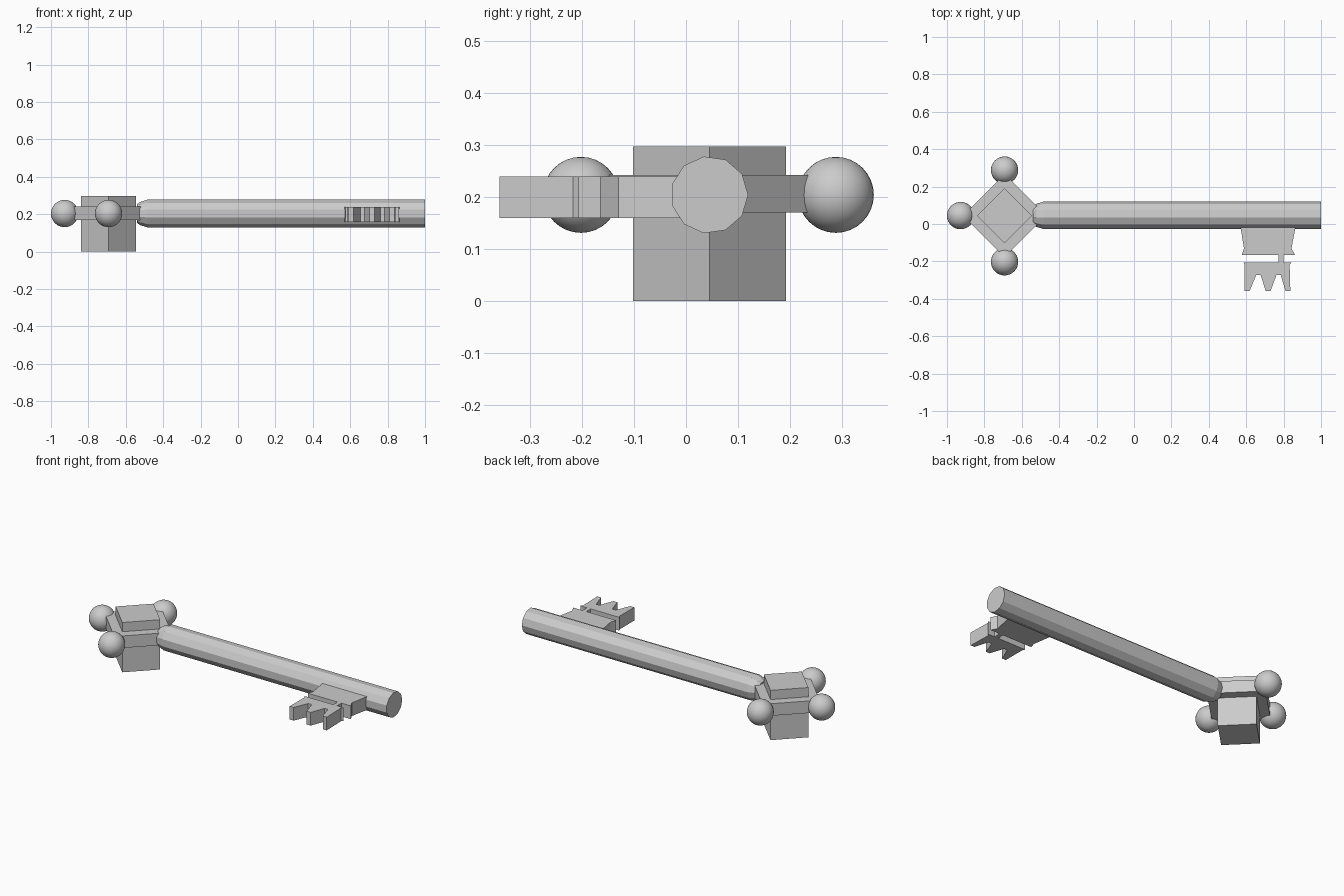
import bpy, bmesh, math
from mathutils import Matrix

if "Cube" in bpy.data.objects:
    bpy.data.objects.remove(bpy.data.objects["Cube"])

HX, CY, CZ = -0.692, 0.045, 0.204   # centre of the key head / shaft axis


def finish(name, bm):
    bmesh.ops.recalc_face_normals(bm, faces=bm.faces)
    me = bpy.data.meshes.new(name)
    bm.to_mesh(me)
    bm.free()
    ob = bpy.data.objects.new(name, me)
    bpy.context.collection.objects.link(ob)
    return ob


def prism(name, pts, z0, z1):
    bm = bmesh.new()
    face = bm.faces.new([bm.verts.new((x, y, z0)) for x, y in pts])
    ext = bmesh.ops.extrude_face_region(bm, geom=[face])
    for v in ext["geom"]:
        if isinstance(v, bmesh.types.BMVert):
            v.co.z = z1
    return finish(name, bm)


def diamond(r):
    return [(HX + r, CY), (HX, CY + r), (HX - r, CY), (HX, CY - r)]


# Head: upright block with a wider diamond collar
prism("head_block", diamond(0.147), 0.0, 0.297)
prism("head_collar", diamond(0.222), 0.17, 0.242)

# Three knobs on the collar corners
for name, dx, dy in (("knob_end", -0.235, 0), ("knob_back", 0, 0.243), ("knob_front", 0, -0.247)):
    bm = bmesh.new()
    bmesh.ops.create_uvsphere(bm, u_segments=32, v_segments=16, radius=0.073,
                              matrix=Matrix.Translation((HX + dx, CY + dy, CZ)))
    ob = finish(name, bm)
    for p in ob.data.polygons:
        p.use_smooth = True

# Shaft: faceted rod with a tapered inner end
N = 11
bm = bmesh.new()
rings = []
for x, r in ((-0.54, 0.05), (-0.525, 0.062), (-0.485, 0.0745), (1.0, 0.0745)):
    rings.append([bm.verts.new((x, CY + r * math.cos(a), CZ + r * math.sin(a)))
                  for a in (2 * math.pi * i / N for i in range(N))])
for a, b in zip(rings, rings[1:]):
    for i in range(N):
        j = (i + 1) % N
        bm.faces.new((a[i], a[j], b[j], b[i]))
bm.faces.new(rings[0])
bm.faces.new(rings[-1])
finish("shaft", bm)

# Bit: flared upper plate, narrow neck, toothed lower plate
bit = [(0.57, 0.02), (0.57, -0.02), (0.588, -0.13), (0.576, -0.165), (0.773, -0.165),
       (0.773, -0.206), (0.584, -0.206), (0.592, -0.217), (0.592, -0.358), (0.618, -0.358),
       (0.654, -0.272), (0.677, -0.272), (0.704, -0.358), (0.73, -0.358), (0.762, -0.272),
       (0.784, -0.272), (0.81, -0.358), (0.836, -0.358), (0.832, -0.217), (0.842, -0.206),
       (0.798, -0.206), (0.798, -0.165), (0.86, -0.165), (0.842, -0.13), (0.863, -0.02),
       (0.863, 0.02)]
prism("bit", bit, 0.16, 0.239)
